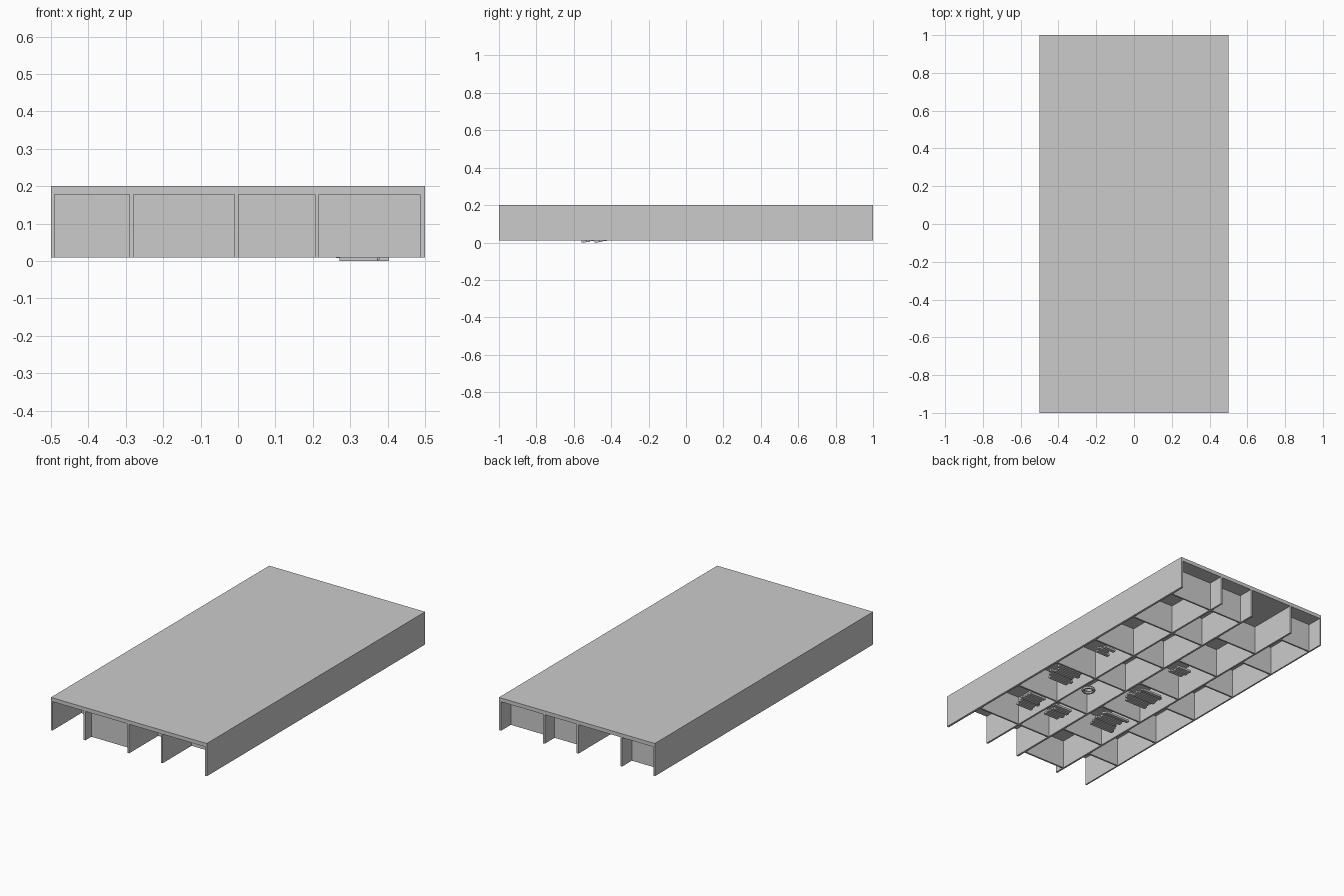
import bpy, bmesh, random
from mathutils import Matrix, Vector

if "Cube" in bpy.data.objects:
    bpy.data.objects.remove(bpy.data.objects["Cube"])

random.seed(4)


def new_object(name, bm):
    mesh = bpy.data.meshes.new(name)
    bm.to_mesh(mesh)
    bm.free()
    ob = bpy.data.objects.new(name, mesh)
    bpy.context.collection.objects.link(ob)
    return ob


def add_box(bm, x0, x1, y0, y1, z0, z1):
    centre = Vector(((x0 + x1) / 2, (y0 + y1) / 2, (z0 + z1) / 2))
    size = (x1 - x0, y1 - y0, z1 - z0, 1)
    bmesh.ops.create_cube(bm, size=1, matrix=Matrix.Translation(centre) @ Matrix.Diagonal(size))


Z_BOTTOM, Z_SLAB, Z_TOP = 0.01, 0.178, 0.2

# Top slab
bm = bmesh.new()
add_box(bm, -0.5, 0.5, -1, 1, Z_SLAB, Z_TOP)
new_object("top_slab", bm)

# Long ribs running front to back
ribs = [(-0.5, -0.491), (-0.29, -0.279), (-0.01, 0.002), (0.206, 0.217), (0.487, 0.5)]
for i, (x0, x1) in enumerate(ribs):
    bm = bmesh.new()
    add_box(bm, x0, x1, -1, 1, Z_BOTTOM, Z_SLAB)
    new_object(f"long_rib_{i + 1}", bm)

# Staggered cross ribs in each bay
first_cross = [-0.73, -0.94, -0.73, -0.73]
for bay, start in enumerate(first_cross):
    bm = bmesh.new()
    for k in range(6):
        y = start + k * 0.327
        add_box(bm, ribs[bay][1], ribs[bay + 1][0], y - 0.005, y + 0.005, Z_BOTTOM, Z_SLAB)
    new_object(f"cross_ribs_bay_{bay + 1}", bm)

# Bundles of uneven thin slats lying in some cells: x, y, length, slat count, bottom z
bundles = [
    (0.33, -0.49, 0.13, 6, 0.0),
    (0.36, -0.17, 0.16, 6, 0.012),
    (0.12, -0.50, 0.12, 5, 0.012),
    (-0.14, -0.08, 0.17, 7, 0.012),
    (-0.15, -0.40, 0.17, 7, 0.012),
    (0.36, 0.18, 0.09, 3, 0.012),
    (-0.10, 0.27, 0.10, 3, 0.012),
]
for i, (x, y, length, count, z) in enumerate(bundles):
    bm = bmesh.new()
    for k in range(count):
        cy = y + (k - (count - 1) / 2) * 0.023
        cx = x + random.uniform(-0.015, 0.015)
        half = length / 2 * random.uniform(0.75, 1)
        base = z + (k % 3) * 0.004
        add_box(bm, cx - half, cx + half, cy - 0.010, cy + 0.010, base, base + 0.012)
    new_object(f"slat_bundle_{i + 1}", bm)

# Small ring
bpy.ops.mesh.primitive_torus_add(major_segments=16, minor_segments=6, major_radius=0.03,
                                 minor_radius=0.009, location=(0.15, -0.21, 0.022))
bpy.context.object.name = "small_ring"
